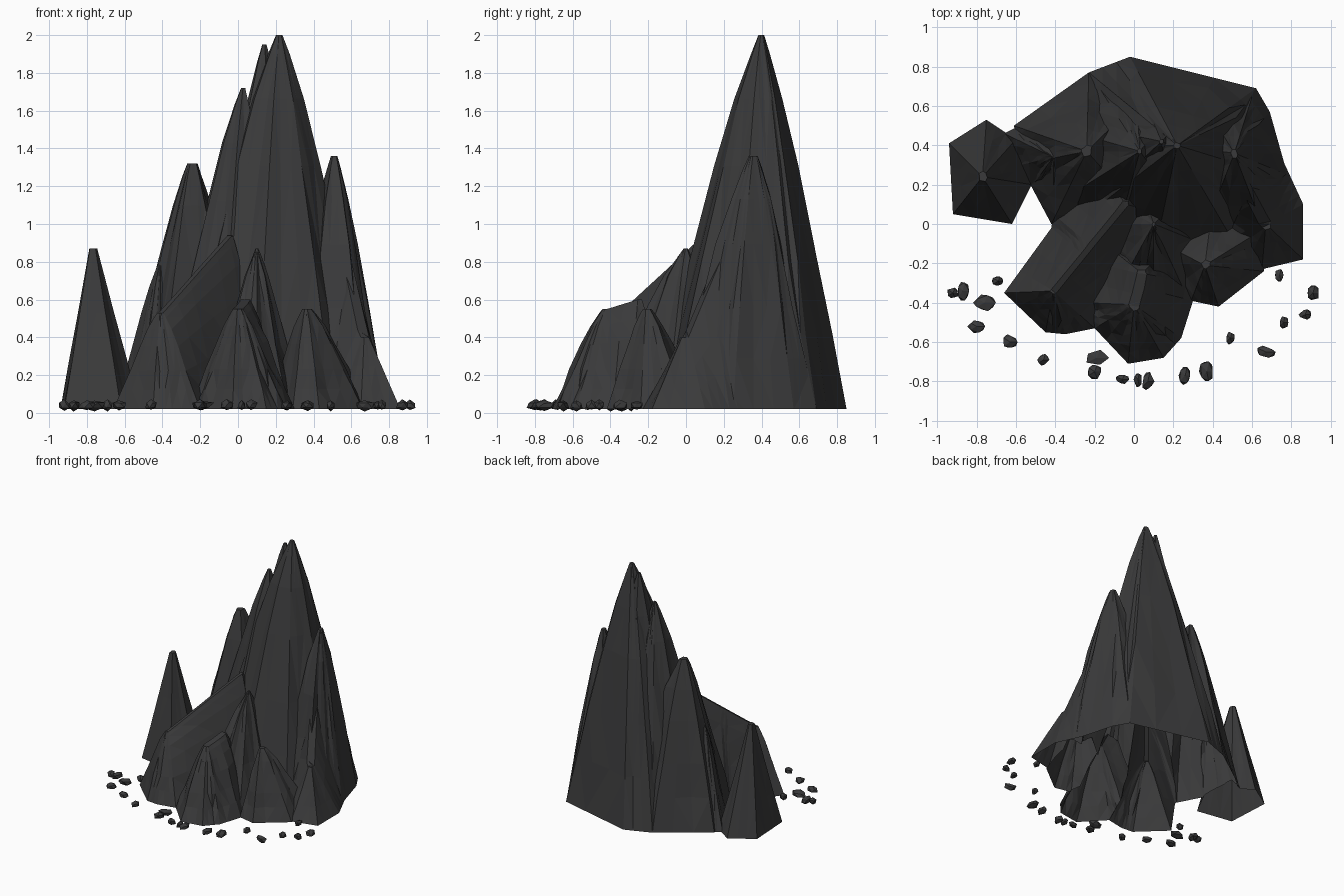
import bpy, bmesh, random
from mathutils import Vector

random.seed(7)
cube = bpy.data.objects.get("Cube")
if cube:
    bpy.data.objects.remove(cube, do_unlink=True)

GROUND = 0.02
# Tapers of the spires: (fraction of height, fraction of base width)
BOWED = [(0, 1), (.2, .83), (.4, .65), (.65, .43), (.83, .25), (.95, .1), (1, .03)]
STRAIGHT = [(0, 1), (.3, .73), (.6, .45), (1, .1)]


def make_material(name, colour):
    mat = bpy.data.materials.new(name)
    mat.use_nodes = True
    mat.diffuse_color = colour
    bsdf = next(n for n in mat.node_tree.nodes if n.type == 'BSDF_PRINCIPLED')
    bsdf.inputs["Base Color"].default_value = colour
    bsdf.inputs["Roughness"].default_value = 0.9
    return mat


rock = make_material("dark_basalt", (.042, .042, .043, 1))


def add_object(name, bm):
    bmesh.ops.recalc_face_normals(bm, faces=bm.faces)
    mesh = bpy.data.meshes.new(name)
    bm.to_mesh(mesh)
    bm.free()
    mesh.materials.append(rock)
    obj = bpy.data.objects.new(name, mesh)
    bpy.context.collection.objects.link(obj)
    return obj


spires = []


def nearest_on_crest(p, start, end):
    """Point of the crest line that lies closest to p in plan."""
    along = end.xy - start.xy
    if along.length == 0:
        return start
    t = (p - start.xy).dot(along) / along.length_squared
    return start.lerp(end, min(1, max(0, t)))


def spire(name, peak, outline, rough=.07, crown=0, taper=BOWED, tail=None):
    """Craggy spire, or ridge from peak to tail, drawn up from an outline."""
    start, end = Vector(peak), Vector(tail or peak)
    columns = []
    for i, a in enumerate(outline):
        a, b = Vector(a), Vector(outline[(i + 1) % len(outline)])
        for step in range(3):
            p = a.lerp(b, step / 3)
            dent = 1 - random.uniform(0, rough) if step else 1
            columns.append((p, dent, nearest_on_crest(p, start, end)))
    bm = bmesh.new()
    # A skirt below the ground level is trimmed off after joining
    skirt = -.05 - .01 * len(spires)
    rings = []
    for t, width in [(skirt, 1.02 + .004 * len(spires))] + taper:
        ring = []
        for p, dent, tip in columns:
            s = width
            if t > 0:
                s = crown + (1 - crown) * width
                s *= dent * random.uniform(1 - rough * .7, 1 + rough * .7)
            xy = tip.xy + (p - tip.xy) * s
            z = GROUND + (tip.z - GROUND) * t if t > 0 else GROUND + t
            ring.append(bm.verts.new((xy.x, xy.y, z)))
        rings.append(ring)
    n = len(columns)
    for low, high in zip(rings, rings[1:]):
        for i in range(n):
            j = (i + 1) % n
            bm.faces.new((low[i], low[j], high[j], high[i]))
    bm.faces.new(rings[0][::-1])
    bm.faces.new(rings[-1])
    bmesh.ops.triangulate(bm, faces=bm.faces)
    spires.append(add_object(name, bm))


# Tall ridge
spire("main_peak", (.22, .40, 2),
      [(-.02, .85), (.62, .69), (.69, .57), (.74, .24), (.5, -.08), (.1, -.17),
       (-.3, 0), (-.4, .4), (-.23, .77)], .05)
spire("twin_summit", (.14, .42, 1.95),
      [(0, .75), (.4, .7), (.5, .25), (.2, -.05), (-.2, .1), (-.25, .5)])
spire("upper_left_shoulder", (.03, .37, 1.72),
      [(-.22, .76), (0, .82), (.3, .7), (.3, 0), (-.1, -.1), (-.4, .1), (-.42, .5)])
spire("left_peak", (-.24, .37, 1.32),
      [(-.23, .77), (-.61, .5), (-.58, .3), (-.42, 0), (0, .1), (.1, .7)], crown=.05)
spire("right_peak", (.51, .36, 1.36),
      [(.61, .68), (.69, .57), (.78, .25), (.76, .1), (.68, -.08), (.35, -.05),
       (.2, .4), (.3, .7)], crown=.03)
spire("left_shoulder", (-.41, .34, .8),
      [(-.6, .49), (-.66, .46), (-.58, .3), (-.52, .19), (-.45, .17), (-.41, .04),
       (-.1, .2), (-.2, .7)])

# Ridge running down from the wall to the front left
spire("front_left_ridge", (-.41, -.34, .53),
      [(-.66, -.35), (-.45, -.55), (-.35, -.56), (-.2, -.53), (-.05, -.2), (.15, .05),
       (.1, .3), (-.25, .35), (-.41, .05), (-.42, -.02)],
      .06, .04, tail=(-.04, .1, .94))

# Central crag above the front foothill
spire("middle_crag", (.1, 0, .87),
      [(.26, -.35), (.1, -.45), (-.12, -.4), (-.15, 0), (0, .3), (.3, .2), (.35, -.1)], .1)

# Front foothills
spire("front_foothill", (0, -.41, .55),
      [(-.2, -.53), (-.03, -.71), (.15, -.68), (.24, -.58), (.3, -.39), (.2, -.1),
       (-.15, -.1), (-.25, -.4)], crown=.08, tail=(.04, -.25, .6))
spire("front_right_foothill", (.36, -.21, .55),
      [(.29, -.39), (.43, -.42), (.66, -.24), (.7, 0), (.4, .1), (.15, -.1)], crown=.06)
spire("right_ridge", (.67, 0, .4),
      [(.86, .1), (.86, -.18), (.65, -.23), (.45, -.1), (.35, .2), (.5, .4), (.74, .36),
       (.8, .23)], crown=.03, taper=STRAIGHT, tail=(.56, .2, .88))

# Lone side tower
spire("side_tower", (-.77, .24, .87),
      [(-.92, .05), (-.94, .41), (-.75, .53), (-.6, .43), (-.52, .2), (-.62, 0)],
      .03, taper=STRAIGHT)

# Join all spires into one rock shell
mountain = spires[0]
for part in spires[1:]:
    mod = mountain.modifiers.new("join", 'BOOLEAN')
    mod.operation = 'UNION'
    mod.solver = 'EXACT'
    mod.object = part
bpy.context.view_layer.update()
joined = bpy.data.meshes.new_from_object(
    mountain.evaluated_get(bpy.context.evaluated_depsgraph_get()))
mountain.modifiers.clear()
mountain.data = joined
mountain.name = "mountain"
for part in spires[1:]:
    bpy.data.objects.remove(part, do_unlink=True)

# Trim the skirts, leaving the base open
bm = bmesh.new()
bm.from_mesh(joined)
bmesh.ops.bisect_plane(bm, geom=bm.verts[:] + bm.edges[:] + bm.faces[:],
                       plane_co=(0, 0, GROUND), plane_no=(0, 0, 1), clear_inner=True)
for face in bm.faces:
    face.material_index = 0
    face.smooth = False
bm.to_mesh(joined)
bm.free()
joined.materials.clear()
joined.materials.append(rock)

# Loose stones scattered around the front: x, y, radius
STONES = [(-.87, -.34, .04), (-.92, -.35, .03), (-.76, -.4, .05), (-.69, -.29, .03),
          (-.8, -.52, .04), (-.63, -.6, .04), (-.46, -.69, .03), (-.19, -.68, .05),
          (-.2, -.75, .04), (-.06, -.79, .03), (.02, -.79, .03), (.07, -.8, .04),
          (.26, -.77, .04), (.37, -.75, .05), (.49, -.58, .03), (.67, -.65, .04),
          (.76, -.5, .03), (.74, -.26, .03), (.87, -.46, .03), (.91, -.35, .04)]
for x, y, r in STONES:
    bm = bmesh.new()
    bmesh.ops.create_icosphere(bm, subdivisions=1, radius=1)
    turn = random.uniform(.75, 1.25)
    for v in bm.verts:
        v.co *= random.uniform(.8, 1.2)
        v.co = Vector((x + v.co.x * r * turn, y + v.co.y * r / turn,
                       max(0, .04 + v.co.z * .028)))
    add_object("loose_stone", bm)
